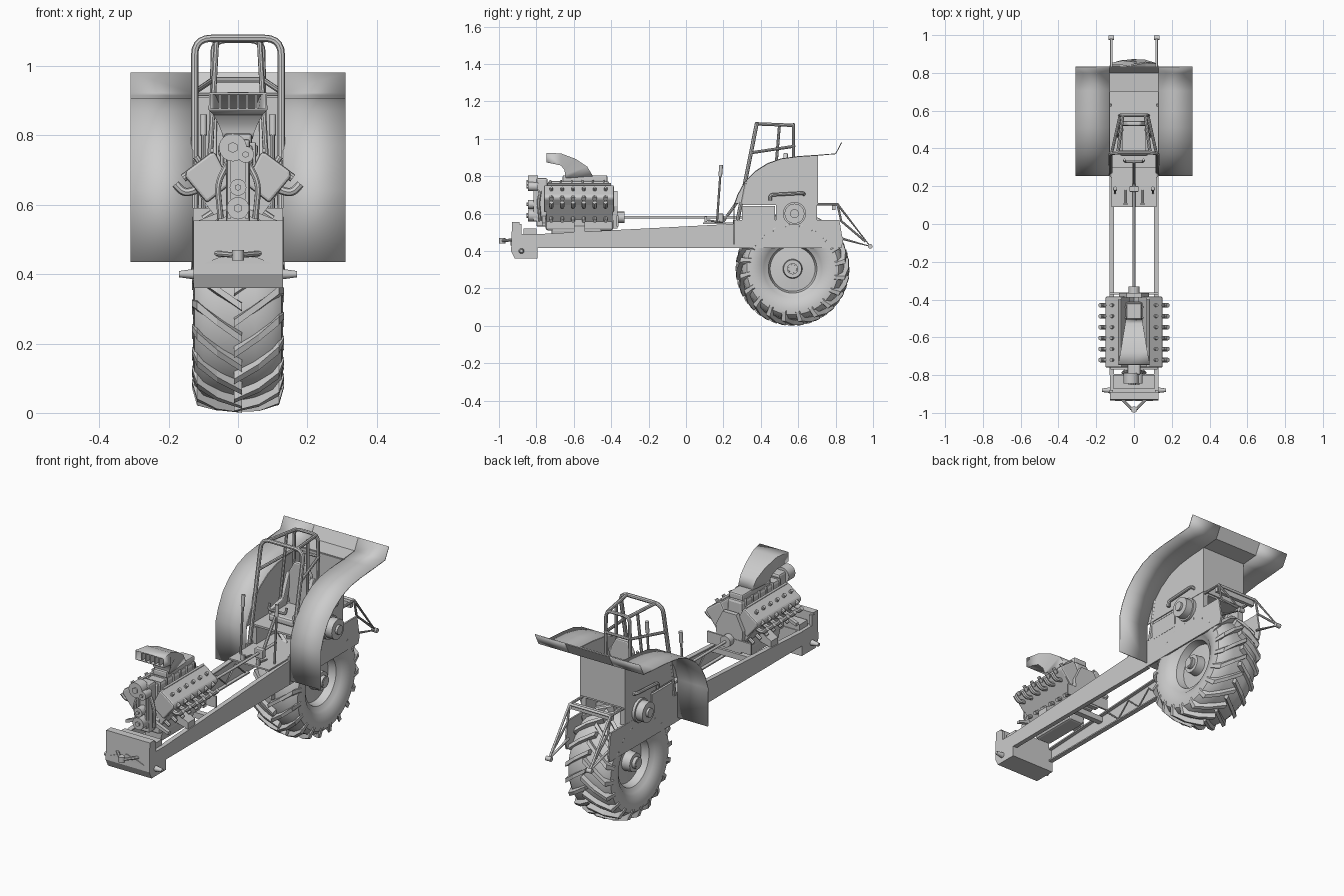
import bpy, bmesh
from math import sin, cos, pi, radians
from mathutils import Vector, Matrix

if "Cube" in bpy.data.objects:
    bpy.data.objects.remove(bpy.data.objects["Cube"], do_unlink=True)

grey = bpy.data.materials.new("plain grey")
grey.use_nodes = True
grey.diffuse_color = (0.6, 0.6, 0.6, 1)
grey.node_tree.nodes["Principled BSDF"].inputs["Base Color"].default_value = (0.6, 0.6, 0.6, 1)
SIDES = (("right", -1), ("left", 1))


def finish(name, bm, bevel=0, sheet=0, smooth=False):
    bmesh.ops.recalc_face_normals(bm, faces=bm.faces)
    me = bpy.data.meshes.new(name)
    bm.to_mesh(me)
    bm.free()
    me.materials.append(grey)
    ob = bpy.data.objects.new(name, me)
    bpy.context.collection.objects.link(ob)
    if sheet:
        mod = ob.modifiers.new("sheet", "SOLIDIFY")
        mod.thickness, mod.offset = sheet, 0
    if bevel:
        mod = ob.modifiers.new("edges", "BEVEL")
        mod.width, mod.segments = bevel, 2
    if smooth:
        bpy.ops.object.select_all(action="DESELECT")
        ob.select_set(True)
        bpy.context.view_layer.objects.active = ob
        bpy.ops.object.shade_smooth_by_angle(angle=radians(35))
    return ob


def loft(name, rings, caps=True, closed=True, **kw):
    """Skin a list of equally long point rings."""
    bm = bmesh.new()
    rows = [[bm.verts.new(p) for p in ring] for ring in rings]
    n = len(rows[0])
    for a, b in zip(rows, rows[1:]):
        for i in range(n if closed else n - 1):
            j = (i + 1) % n
            bm.faces.new((a[i], a[j], b[j], b[i]))
    if caps:
        bm.faces.new(rows[0])
        bm.faces.new(rows[-1])
    return finish(name, bm, **kw)


def prism(name, pts, a, b, axis="x", **kw):
    """Extrude a profile: (y, z) points along x, or (x, z) points along y."""
    put = (lambda t, p: (t, *p)) if axis == "x" else (lambda t, p: (p[0], t, p[1]))
    return loft(name, [[put(t, p) for p in pts] for t in (a, b)], **kw)


def box(name, lo, hi, bevel=0):
    pts = [(lo[1], lo[2]), (hi[1], lo[2]), (hi[1], hi[2]), (lo[1], hi[2])]
    return prism(name, pts, lo[0], hi[0], bevel=bevel)


def rod(name, a, b, r, r2=None, n=16):
    a, b = Vector(a), Vector(b)
    bm = bmesh.new()
    turn = (b - a).to_track_quat("Z", "Y").to_matrix().to_4x4()
    bmesh.ops.create_cone(bm, cap_ends=True, segments=n, radius1=r, radius2=r if r2 is None else r2,
                          depth=(b - a).length, matrix=Matrix.Translation((a + b) / 2) @ turn)
    return finish(name, bm, smooth=True)


def tube(name, pts, r, bend=0):
    """Round tube along a path with rounded corners."""
    pts = [Vector(p) for p in pts]
    path = [pts[0]]
    for p, c, q in zip(pts, pts[1:], pts[2:]):
        s = c + (p - c).normalized() * bend
        e = c + (q - c).normalized() * bend
        steps = 5 if bend else 0
        path += [s.lerp(c, t / 5).lerp(c.lerp(e, t / 5), t / 5) for t in range(steps + 1)] if bend else [c]
    path.append(pts[-1])
    cu = bpy.data.curves.new(name, "CURVE")
    cu.dimensions, cu.bevel_depth, cu.bevel_resolution, cu.use_fill_caps = "3D", r, 2, True
    sp = cu.splines.new("POLY")
    sp.points.add(len(path) - 1)
    for v, p in zip(sp.points, path):
        v.co = (*p, 1)
    tmp = bpy.data.objects.new(name + " path", cu)
    bpy.context.collection.objects.link(tmp)
    me = bpy.data.meshes.new_from_object(tmp.evaluated_get(bpy.context.evaluated_depsgraph_get()))
    bpy.data.objects.remove(tmp, do_unlink=True)
    bm = bmesh.new()
    bm.from_mesh(me)
    bpy.data.meshes.remove(me)
    return finish(name, bm, smooth=True)


# Single big wheel: lathed rim and carcass, then chevron lugs
CY, CZ = 0.57, 0.305
def on_wheel(x, r, t):
    return (x, CY - r * cos(t), CZ + r * sin(t))

half = [(.12, .002), (.12, .022), (.10, .025), (.10, .048), (.055, .052), (.05, .12), (.09, .13),
        (.105, .155), (.115, .165), (.13, .215), (.125, .245), (.1, .268), (.05, .276)]
profile = half + [(-x, r) for x, r in reversed(half)]
loft("wheel", [[on_wheel(x, r, k * pi / 32) for k in range(64)] for x, r in profile], smooth=True)

LUGS = 20
for name, s in SIDES:
    bm = bmesh.new()
    for k in range(LUGS):
        t0 = 2 * pi * (k + (0.5 if s > 0 else 0)) / LUGS
        rows = []
        for x, lo, hi, dt, w in ((-.012, .265, .305, 0, .05), (.06, .265, .3, .17, .05),
                                 (.118, .25, .284, .33, .06), (.132, .225, .235, .36, .05)):
            t = t0 + dt
            rows.append([bm.verts.new(on_wheel(s * x, r, a)) for r, a in
                         ((lo, t - w), (hi, t - w * .7), (hi, t + w * .7), (lo, t + w))])
        for a, b in zip(rows, rows[1:]):
            for i in range(4):
                bm.faces.new((a[i], a[(i + 1) % 4], b[(i + 1) % 4], b[i]))
        bm.faces.new(rows[0])
        bm.faces.new(rows[-1])
    finish(name + " tyre lugs", bm)

# Chassis: tapered channel beams, rear plates, deck and cross members
for name, s in SIDES:
    prism(name + " chassis web", [(-.8, .415), (.25, .415), (.25, .545), (-.8, .49)], s * .123, s * .13)
    prism(name + " lower flange", [(-.8, .415), (.25, .415), (.25, .422), (-.8, .422)], s * .105, s * .13)
    prism(name + " upper flange", [(-.8, .483), (.25, .538), (.25, .545), (-.8, .49)], s * .105, s * .13)
    prism(name + " axle plate", [(.25, .415), (.83, .415), (.84, .45), (.82, .565), (.25, .565)], s * .122, s * .131)
    box(name + " gear housing", (s * .10, .30, .55), (s * .132, .475, .64))
    rod(name + " axle stub", (s * .03, CY, CZ), (s * .118, CY, CZ), .03)
    rod(name + " drive drum", (s * .11, .58, .6), (s * .185, .58, .6), .053, n=28)
    rod(name + " drum flange", (s * .13, .58, .6), (s * .145, .58, .6), .062, n=28)
    rod(name + " drum cap", (s * .185, .58, .6), (s * .197, .58, .6), .024)
    tube(name + " drum bracket", [(s * .15, .45, .67), (s * .15, .45, .7), (s * .15, .63, .71), (s * .12, .63, .70)], .009, .015)
    box(name + " drum mount", (s * .10, .48, .56), (s * .13, .70, .655))
    zig = [(s * .114, -.34 + .08 * i, .428 if i % 2 else .50) for i in range(8)]
    tube(name + " channel brace", zig, .004)
    # Rear ladder frame
    x = s * .12
    tube(name + " rear frame", [(x, .70, .65), (x, .81, .65), (x, .985, .425), (x, .82, .47)], .007)
    tube(name + " rear frame strut", [(x, .81, .65), (x, .83, .56), (x, .96, .45)], .006)
    rod(name + " rear pin", (s * .105, .985, .425), (s * .135, .985, .425), .012)
box("deck plate", (-.12, .09, .545), (.12, .50, .553))
box("rear cross member", (-.12, .78, .62), (.12, .80, .65))
rod("rear cross tube", (-.12, .81, .65), (.12, .81, .65), .007)
box("engine cross member", (-.12, -.42, .47), (.12, -.39, .50))

# Front bumper box, tow hitch and pegs
prism("bumper box", [(-.915, .36), (-.795, .36), (-.795, .49), (-.89, .49), (-.89, .555), (-.93, .555), (-.935, .40)],
      -.128, .13)
box("bumper shelf", (-.11, -.87, .48), (.11, -.80, .52))
prism("bumper badge plate", [(-.10, .43), (0, .462), (.10, .43), (.05, .45), (0, .453), (-.05, .45)], -.938, -.93, "y")
for name, s in SIDES:
    rod(name + " bumper peg", (s * .12, -.88, .40), (s * .17, -.88, .40), .016, .009)
    tube(name + " hitch bar", [(s * .07, -.92, .46), (s * .012, -.98, .455)], .008)
    box(name + " bumper bracket", (s * .112, -.90, .49), (s * .13, -.88, .545))
rod("hitch ring", (0, -.982, .44), (0, -.982, .47), .017)

# V engine
box("crankcase", (-.06, -.75, .51), (.06, -.39, .60), .012)
prism("oil pan", [(-.06, .52), (-.045, .455), (.045, .455), (.06, .52)], -.72, -.45, "y", bevel=.01)
box("rear engine plate", (-.13, -.372, .53), (.13, -.362, .59))
prism("bell housing", [(-.07, .52), (.07, .52), (.08, .64), (.04, .72), (-.04, .72), (-.08, .64)], -.39, -.365, "y")
for name, s in SIDES:
    prism(name + " cylinder bank", [(0, .555), (s * .05, .545), (s * .125, .645), (s * .055, .69), (0, .62)], -.745, -.39, "y")
    prism(name + " head cover", [(s * .09, .605), (s * .153, .68), (s * .15, .698), (s * .08, .75), (s * .066, .752),
                                 (s * .02, .66)], -.76, -.385, "y", bevel=.008)
    prism(name + " engine mount", [(s * .03, .59), (s * .125, .535), (s * .125, .50), (s * .05, .52)], -.60, -.54, "y")
    prism(name + " front mount", [(0, .60), (s * .125, .55), (s * .125, .535), (s * .02, .57)], -.77, -.75, "y")
    for i in range(6):
        y = -.72 + i * .058
        tube(f"{name} exhaust stub {i + 1}", [(s * .115, y, .645), (s * .155, y, .632), (s * .18, y, .66)], .012, .02)
        rod(f"{name} cover bolt {i + 1}", (s * .105, y, .715), (s * .122, y, .739), .009, n=8)
        rod(f"{name} port flange {i + 1}", (s * .14, y, .69), (s * .158, y, .677), .012, n=10)
        rod(f"{name} spark plug {i + 1}", (s * .07, y, .58), (s * .10, y, .56), .01, n=8)
        box(f"{name} intake runner {i + 1}", (s * .02, y - .014, .68), (s * .07, y + .014, .71), .005)
    rod(name + " fuel rail", (s * .075, -.74, .757), (s * .075, -.40, .757), .006)

# Blower, belt drive and scoop
box("blower case", (-.045, -.74, .66), (.045, -.41, .775), .015)
box("blower top", (-.04, -.66, .77), (.04, -.42, .805), .008)
for i in range(6):
    y = -.73 + i * .057
    box(f"blower rib {i + 1}", (-.052, y, .70), (.052, y + .01, .78), .004)
box("front gear case", (-.035, -.80, .53), (.035, -.74, .79), .01)
for i, (x, z, r) in enumerate(((-.015, .765, .04), (.022, .745, .024), (0, .65, .024), (0, .59, .032))):
    rod(f"front pulley {i + 1}", (x, -.845, z), (x, -.79, z), r, n=24)
    rod(f"pulley nut {i + 1}", (x, -.853, z), (x, -.84, z), r * .4, n=6)
for name, s in SIDES:
    box(name + " drive belt", (s * .02, -.815, .56), (s * .03, -.795, .77))
    tube(name + " coolant pipe", [(s * .03, -.78, .72), (s * .06, -.79, .66), (s * .05, -.78, .56)], .009, .03)
scoop = [((-.745, .922), (-.745, .875), .082), ((-.67, .92), (-.67, .86), .068), ((-.59, .89), (-.648, .835), .055),
         ((-.53, .85), (-.645, .81), .045), ((-.50, .80), (-.64, .79), .04)]
loft("air scoop", [[(-w, *a), (w, *a), (w, *b), (-w, *b)] for a, b, w in scoop], caps=False, sheet=.006, smooth=True)
for i in range(5):
    x = -.052 + i * .026
    box(f"scoop divider {i + 1}", (x - .003, -.742, .876), (x + .003, -.68, .918))
rod("drive shaft", (0, -.37, .58), (0, .32, .58), .007)
rod("shaft coupling", (0, -.37, .58), (0, -.33, .58), .03)
box("shaft bearing", (-.025, .17, .553), (.025, .20, .60), .005)

# Wide mudguard sheet with a cockpit opening
guard = [(.257, .435), (.257, .64), (.277, .70), (.315, .77), (.37, .825), (.437, .868), (.51, .893), (.6, .905),
         (.705, .912), (.80, .92), (.832, .98)]
for name, s in SIDES:
    loft(name + " mudguard", [[(x, *p) for p in guard] for x in (s * .13, s * .31)], caps=False, closed=False,
         sheet=.005, smooth=True)
    prism(name + " cockpit side", [(.257, .655)] + guard[2:9] + [(.705, .655)], s * .127, s * .132)
loft("mudguard rear lip", [[(x, *p) for p in guard[8:]] for x in (-.13, .13)], caps=False, closed=False, sheet=.005)
box("cockpit rear wall", (-.13, .70, .655), (.13, .706, .911))
box("cockpit floor", (-.127, .30, .645), (.127, .70, .655))

# Seat and controls
box("seat cushion", (-.075, .36, .66), (.075, .53, .70), .012)
prism("seat back", [(-.06, .69), (.06, .69), (.08, .78), (.065, .87), (.035, .925), (-.035, .925), (-.065, .87), (-.08, .78)],
      .52, .545, "y", bevel=.008)
for name, s in SIDES:
    prism(name + " seat bolster", [(.37, .69), (.50, .69), (.545, .86), (.52, .86), (.47, .74), (.37, .72)], s * .06, s * .082, bevel=.006)
    tube(name + " control lever", [(s * .10, .165, .55), (s * .10, .185, .83)], .006)
    rod(name + " lever grip", (s * .10, .183, .80), (s * .10, .188, .86), .010)
    box(name + " pedal", (s * .035, .10, .555), (s * .055, .112, .585))
    tube(name + " pedal arm", [(s * .045, .11, .565), (s * .045, .18, .555)], .005)
tube("steering column", [(0, .20, .56), (0, .33, .74)], .008)
tube("steering handle", [(-.05, .34, .77), (-.05, .33, .74), (.05, .33, .74), (.05, .34, .77)], .007, .012)

# Roll cage
tube("front hoop", [(-.125, .275, .56), (-.125, .378, 1.08), (.125, .378, 1.08), (.125, .275, .56)], .0105, .05)
tube("rear hoop", [(-.075, .575, .66), (-.07, .575, 1.075), (.07, .575, 1.075), (.075, .575, .66)], .009, .035)
for name, s in SIDES:
    tube(name + " roof rail", [(s * .085, .378, 1.08), (s * .06, .575, 1.072)], .009)
    tube(name + " cage brace", [(s * .062, .50, 1.077), (s * .085, .465, .66)], .008)
    tube(name + " shoulder rail", [(s * .125, .345, .925), (s * .073, .578, .96)], .008)
tube("rear cage bar", [(-.073, .578, .96), (.073, .578, .96)], .008)
